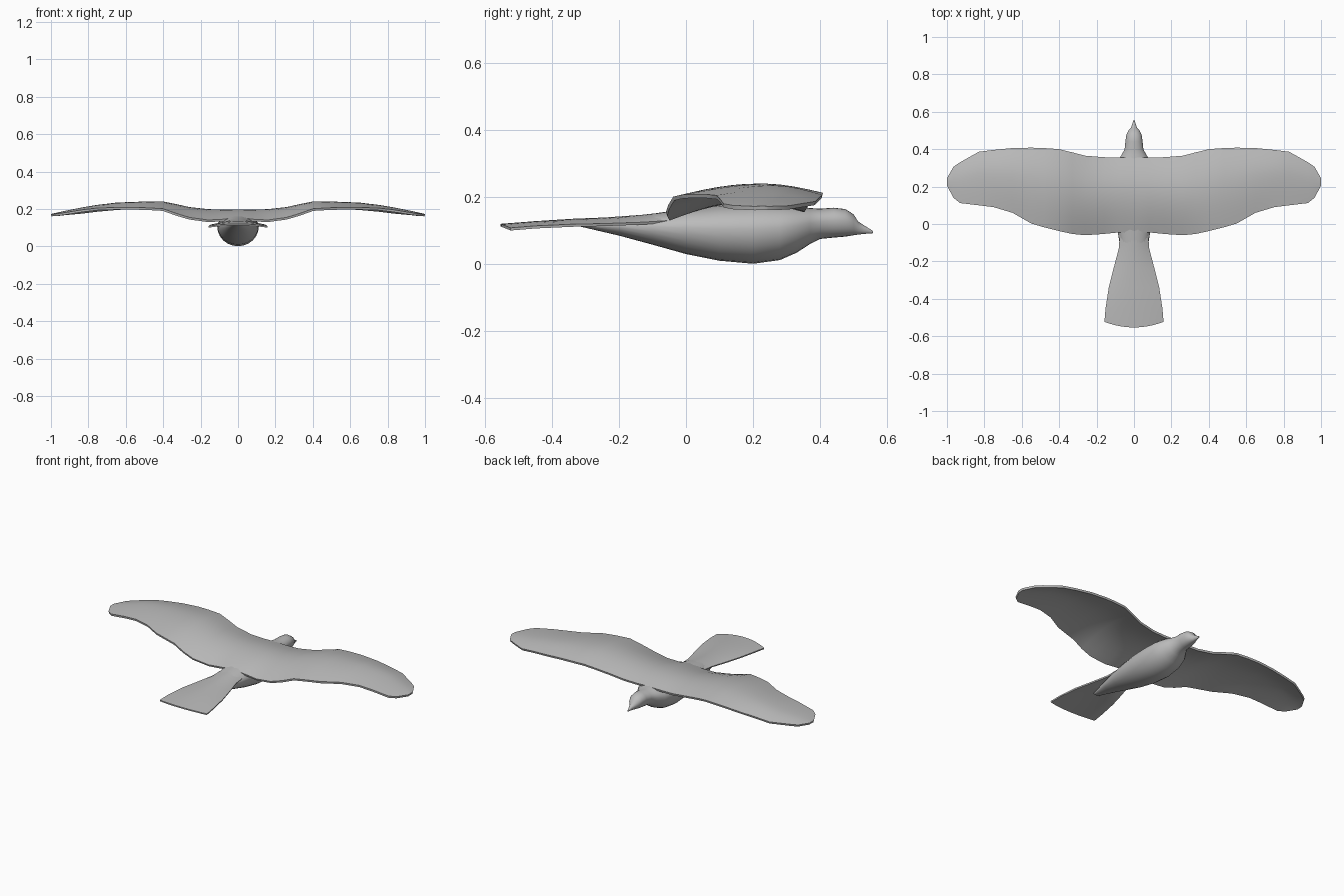
import bpy, math
from math import sin, cos, pi

cube = bpy.data.objects.get("Cube")
if cube:
    bpy.data.objects.remove(cube, do_unlink=True)

grey = bpy.data.materials.new("plain grey")
grey.use_nodes = True
grey.diffuse_color = (0.5, 0.5, 0.5, 1)
grey.node_tree.nodes["Principled BSDF"].inputs["Base Color"].default_value = (0.5, 0.5, 0.5, 1)


def make(name, verts, faces, thickness=0):
    """Mesh object; sheets are mirrored in x and given a thickness."""
    mesh = bpy.data.meshes.new(name)
    mesh.from_pydata(verts, [], faces)
    mesh.materials.append(grey)
    obj = bpy.data.objects.new(name, mesh)
    bpy.context.collection.objects.link(obj)
    bpy.ops.object.select_all(action='DESELECT')
    obj.select_set(True)
    bpy.context.view_layer.objects.active = obj
    if thickness:
        obj.modifiers.new("mirror", 'MIRROR')
        solid = obj.modifiers.new("thickness", 'SOLIDIFY')
        solid.thickness = thickness
        solid.offset = -1
        for m in ("mirror", "thickness"):
            bpy.ops.object.modifier_apply(modifier=m)
    bpy.ops.object.shade_smooth_by_angle(angle=math.radians(45))
    return obj


def sheet(name, columns, thickness):
    """Grid of columns running outwards in x, each with points of rising y."""
    n = len(columns[0])
    verts = [p for col in columns for p in col]
    faces = [(i * n + j, (i + 1) * n + j, (i + 1) * n + j + 1, i * n + j + 1)
             for i in range(len(columns) - 1) for j in range(n - 1)]
    return make(name, verts, faces, thickness)


# Body with head and beak: rings of (y, half width, bottom, top)
rings = [
    (-0.32, 0.020, 0.113, 0.124), (-0.20, 0.052, 0.085, 0.138),
    (-0.10, 0.077, 0.058, 0.150), (0.00, 0.095, 0.030, 0.165),
    (0.10, 0.108, 0.010, 0.175), (0.20, 0.111, 0.001, 0.180),
    (0.28, 0.106, 0.012, 0.178), (0.33, 0.092, 0.034, 0.172),
    (0.37, 0.066, 0.060, 0.167), (0.40, 0.050, 0.075, 0.165),
    (0.44, 0.046, 0.079, 0.168), (0.475, 0.041, 0.082, 0.164),
    (0.50, 0.030, 0.086, 0.148), (0.513, 0.017, 0.088, 0.127),
    (0.53, 0.011, 0.090, 0.116), (0.557, 0.002, 0.092, 0.099)]
SIDES = 24
verts = []
for y, w, low, high in rings:
    mid = low + 0.58 * (high - low)
    for k in range(SIDES):
        a = 2 * pi * k / SIDES
        reach = high - mid if sin(a) > 0 else mid - low
        verts.append((w * cos(a), y, mid + reach * sin(a)))
faces = [(r * SIDES + k, (r + 1) * SIDES + k,
          (r + 1) * SIDES + (k + 1) % SIDES, r * SIDES + (k + 1) % SIDES)
         for r in range(len(rings) - 1) for k in range(SIDES)]
faces = [f[::-1] for f in faces]
last = (len(rings) - 1) * SIDES
faces.append(tuple(range(SIDES)))
faces.append(tuple(reversed(range(last, last + SIDES))))
body = make("body", verts, faces)
body.data.validate()

# Wings: sections of (x, rear y, front y, rear z, crown z, front z)
sections = [
    (0.00, -0.05, 0.355, 0.156, 0.197, 0.168), (0.08, -0.045, 0.355, 0.145, 0.196, 0.166),
    (0.16, -0.053, 0.357, 0.141, 0.199, 0.168), (0.26, -0.060, 0.365, 0.155, 0.210, 0.182),
    (0.33, -0.053, 0.383, 0.176, 0.226, 0.198), (0.40, -0.038, 0.400, 0.201, 0.240, 0.212),
    (0.48, -0.018, 0.406, 0.206, 0.240, 0.213), (0.55, 0.003, 0.408, 0.208, 0.238, 0.212),
    (0.65, 0.060, 0.406, 0.208, 0.234, 0.206), (0.75, 0.090, 0.396, 0.205, 0.222, 0.197),
    (0.83, 0.100, 0.386, 0.196, 0.209, 0.187), (0.93, 0.112, 0.330, 0.180, 0.189, 0.178),
    (0.965, 0.140, 0.306, 0.175, 0.181, 0.174), (1.0, 0.205, 0.245, 0.172, 0.173, 0.172)]
CROWN = 0.58


def camber(t, rear, crown, front):
    if t < CROWN:
        return rear + (crown - rear) * sin(pi / 2 * t / CROWN)
    return front + (crown - front) * cos(pi / 2 * (t - CROWN) / (1 - CROWN))


steps = [k / 10 for k in range(11)]
sheet("wings", [[(x, y0 + t * (y1 - y0), camber(t, *zs)) for t in steps]
                for x, y0, y1, *zs in sections], 0.012)

# Tail fan: rows of (y, half width, centre z, droop of the edge)
rows = [
    (-0.553, 0.158, 0.120, 0.012), (-0.45, 0.152, 0.128, 0.014),
    (-0.34, 0.135, 0.135, 0.016), (-0.24, 0.110, 0.139, 0.018),
    (-0.13, 0.081, 0.147, 0.022), (-0.05, 0.076, 0.156, 0.026), (0.06, 0.076, 0.168, 0.03)]
fan = []
for k in range(7):
    s = k / 6
    fan.append([(s * w, y + (0.03 * s * s if i == 0 else 0), z - droop * s * s)
                for i, (y, w, z, droop) in enumerate(rows)])
sheet("tail", fan, 0.008)
